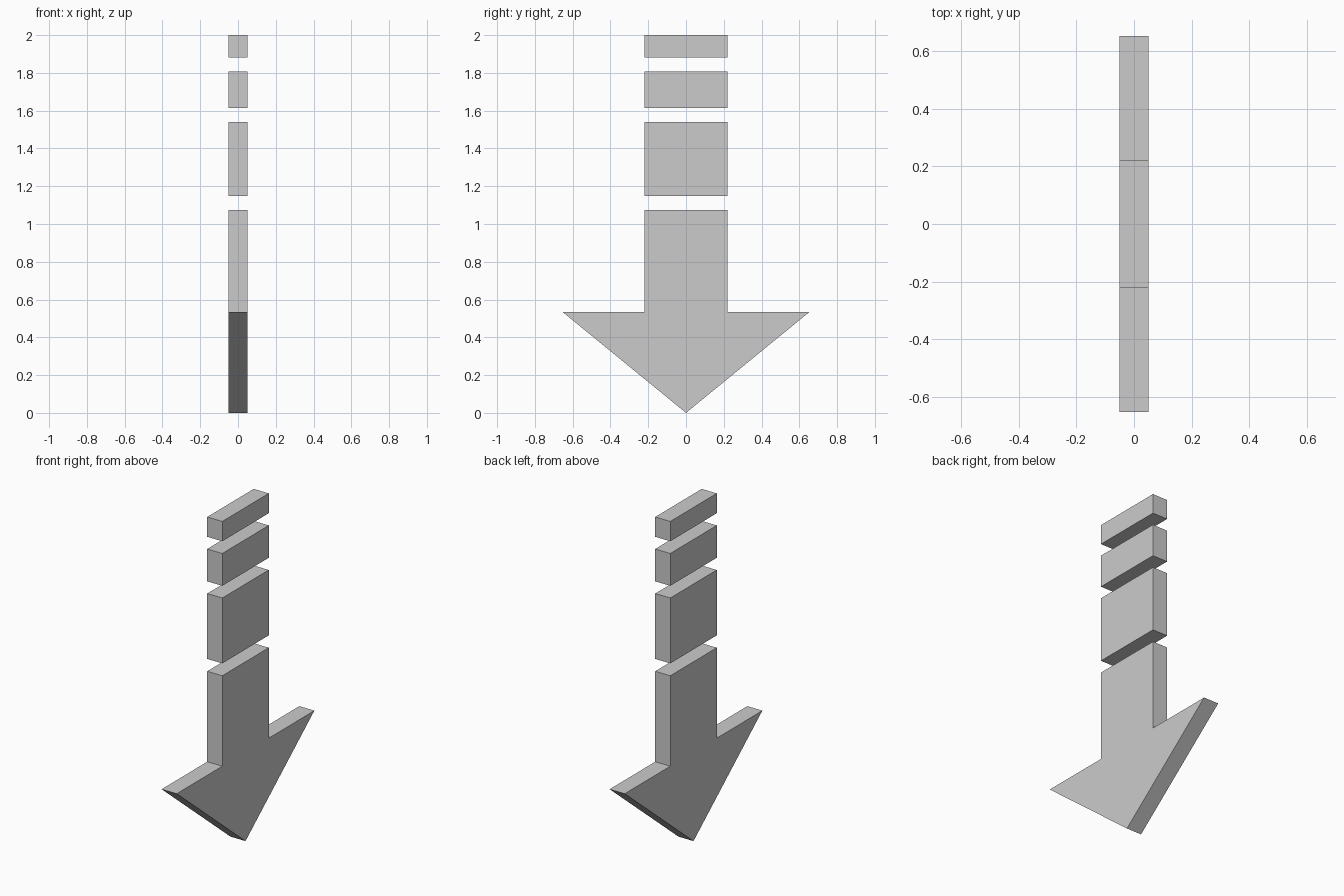
import bpy, bmesh

if "Cube" in bpy.data.objects:
    bpy.data.objects.remove(bpy.data.objects["Cube"])

HALF_THICK = 0.05   # half depth along x
SHAFT = 0.22        # half width of shaft and bars
HEAD = 0.652        # half width of arrow head


def extrude_profile(name, half):
    """Mirror a right-hand (y, z) outline across y = 0 and extrude it along x."""
    left = [(-y, z) for y, z in reversed(half) if y > 0]
    bm = bmesh.new()
    face = bm.faces.new([bm.verts.new((-HALF_THICK, y, z)) for y, z in half + left])
    ext = bmesh.ops.extrude_face_region(bm, geom=[face])
    verts = [v for v in ext["geom"] if isinstance(v, bmesh.types.BMVert)]
    bmesh.ops.translate(bm, verts=verts, vec=(2 * HALF_THICK, 0, 0))
    bmesh.ops.recalc_face_normals(bm, faces=bm.faces)
    mesh = bpy.data.meshes.new(name)
    bm.to_mesh(mesh)
    bm.free()
    obj = bpy.data.objects.new(name, mesh)
    bpy.context.collection.objects.link(obj)
    return obj


# Arrow head with its shaft, one solid piece pointing down
extrude_profile("arrow_head", [(0, 0), (HEAD, 0.533), (SHAFT, 0.533), (SHAFT, 1.075)])

# Separate tail bars, shrinking upwards
bars = {
    "tail_bar_large": (1.149, 1.541),
    "tail_bar_medium": (1.614, 1.808),
    "tail_bar_small": (1.881, 2.0),
}
for name, (bottom, top) in bars.items():
    extrude_profile(name, [(SHAFT, bottom), (SHAFT, top)])
